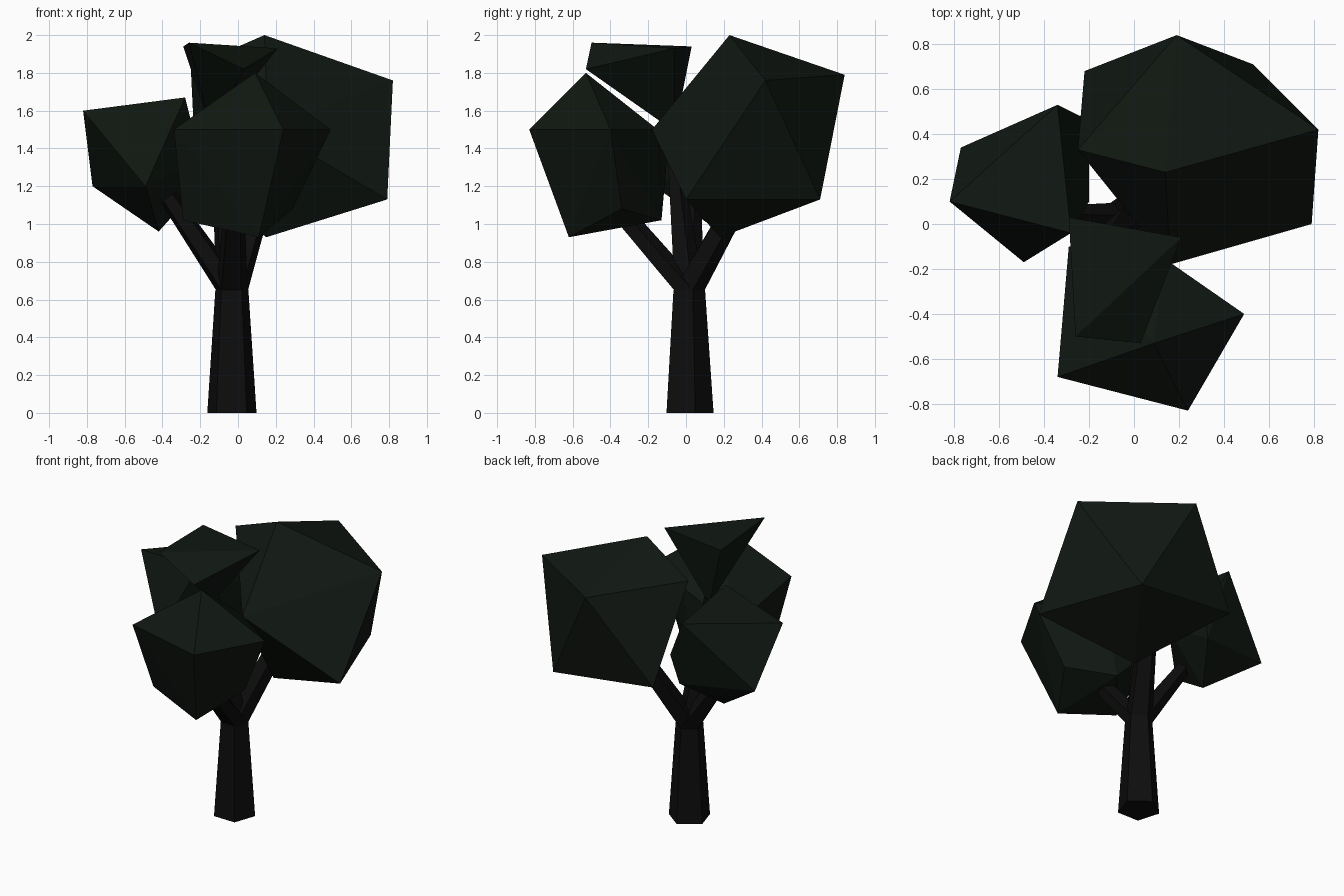
import bpy, bmesh, math
from mathutils import Vector

if "Cube" in bpy.data.objects:
    bpy.data.objects.remove(bpy.data.objects["Cube"])


def material(name, rgb):
    m = bpy.data.materials.new(name)
    m.diffuse_color = (*rgb, 1)
    m.use_nodes = True
    m.node_tree.nodes["Principled BSDF"].inputs["Base Color"].default_value = m.diffuse_color
    return m


LEAF = material("leaf_green", (0.005, 0.0085, 0.0055))
BARK = material("bark", (0.004, 0.004, 0.004))


def finish(name, bm, mat):
    bmesh.ops.recalc_face_normals(bm, faces=bm.faces)
    me = bpy.data.meshes.new(name)
    bm.to_mesh(me)
    bm.free()
    me.materials.append(mat)
    ob = bpy.data.objects.new(name, me)
    bpy.context.collection.objects.link(ob)


def clump(name, corners):
    """Faceted foliage mass: convex hull of its corner points."""
    bm = bmesh.new()
    for c in corners:
        bm.verts.new(c)
    bmesh.ops.convex_hull(bm, input=bm.verts)
    loose = [v for v in bm.verts if not v.link_faces]
    bmesh.ops.delete(bm, geom=loose, context='VERTS')
    finish(name, bm, LEAF)


def limb(name, path, sides=5, start=-55):
    """Tapered pentagonal limb through (centre, radius) stations, level rings at the base."""
    bm = bmesh.new()
    rings = []
    for i, (c, r) in enumerate(path):
        c = Vector(c)
        axis = Vector((0, 0, 1))
        if i:
            axis = (c - Vector(path[i - 1][0])).normalized()
        q = Vector((0, 0, 1)).rotation_difference(axis)
        ring = []
        for k in range(sides):
            a = math.radians(start + 360 * k / sides)
            ring.append(bm.verts.new(c + q @ Vector((r * math.cos(a), r * math.sin(a), 0))))
        rings.append(ring)
    for lo, hi in zip(rings, rings[1:]):
        for k in range(sides):
            n = (k + 1) % sides
            bm.faces.new((lo[k], lo[n], hi[n], hi[k]))
    bm.faces.new(rings[0][::-1])
    bm.faces.new(rings[-1])
    finish(name, bm, BARK)


# Trunk
limb("trunk", [((-0.033, 0.009, 0), 0.137), ((-0.033, 0.009, 0.65), 0.092)])

# Branches spreading from the trunk top
fork = (-0.033, 0.009, 0.65)
limb("branch_back", [(fork, 0.09), ((0.11, 0.26, 1.1), 0.065)])
limb("branch_front", [(fork, 0.088), ((-0.02, -0.38, 1.1), 0.055)])
limb("branch_left", [(fork, 0.088), ((-0.37, 0.03, 1.14), 0.05)])
limb("branch_top", [(fork, 0.085), ((-0.12, -0.08, 1.52), 0.03)])

# Foliage masses
clump("foliage_back", [
    (0.14, 0.23, 2.0), (0.19, 0.84, 1.79), (0.82, 0.42, 1.76),
    (-0.25, 0.33, 1.83), (0.53, 0.71, 1.13), (0.79, 0, 1.13),
    (-0.22, 0.68, 1.21), (0.15, 0.18, 0.93), (0.16, -0.18, 1.5)])
clump("foliage_front", [
    (0.09, -0.53, 1.8), (0.24, -0.83, 1.5), (-0.34, -0.68, 1.5),
    (0.49, -0.4, 1.5), (0.11, -0.62, 0.93), (-0.29, -0.52, 1.02),
    (0.29, -0.34, 1.08), (0.13, -0.15, 1.5), (-0.29, -0.1, 1.35),
    (0.03, -0.13, 1.02)])
clump("foliage_left", [
    (-0.82, 0.1, 1.6), (-0.28, -0.04, 1.67), (-0.34, 0.53, 1.63),
    (-0.77, 0.34, 1.2), (-0.49, -0.17, 1.2), (-0.42, 0.18, 0.96),
    (-0.25, 0.43, 1.15), (-0.2, 0.46, 1.35), (-0.2, 0.1, 1.35)])
clump("foliage_top", [
    (-0.26, -0.5, 1.96), (-0.29, 0.03, 1.94), (0.21, -0.06, 1.93),
    (0.03, -0.53, 1.82), (-0.14, -0.06, 1.49)])
